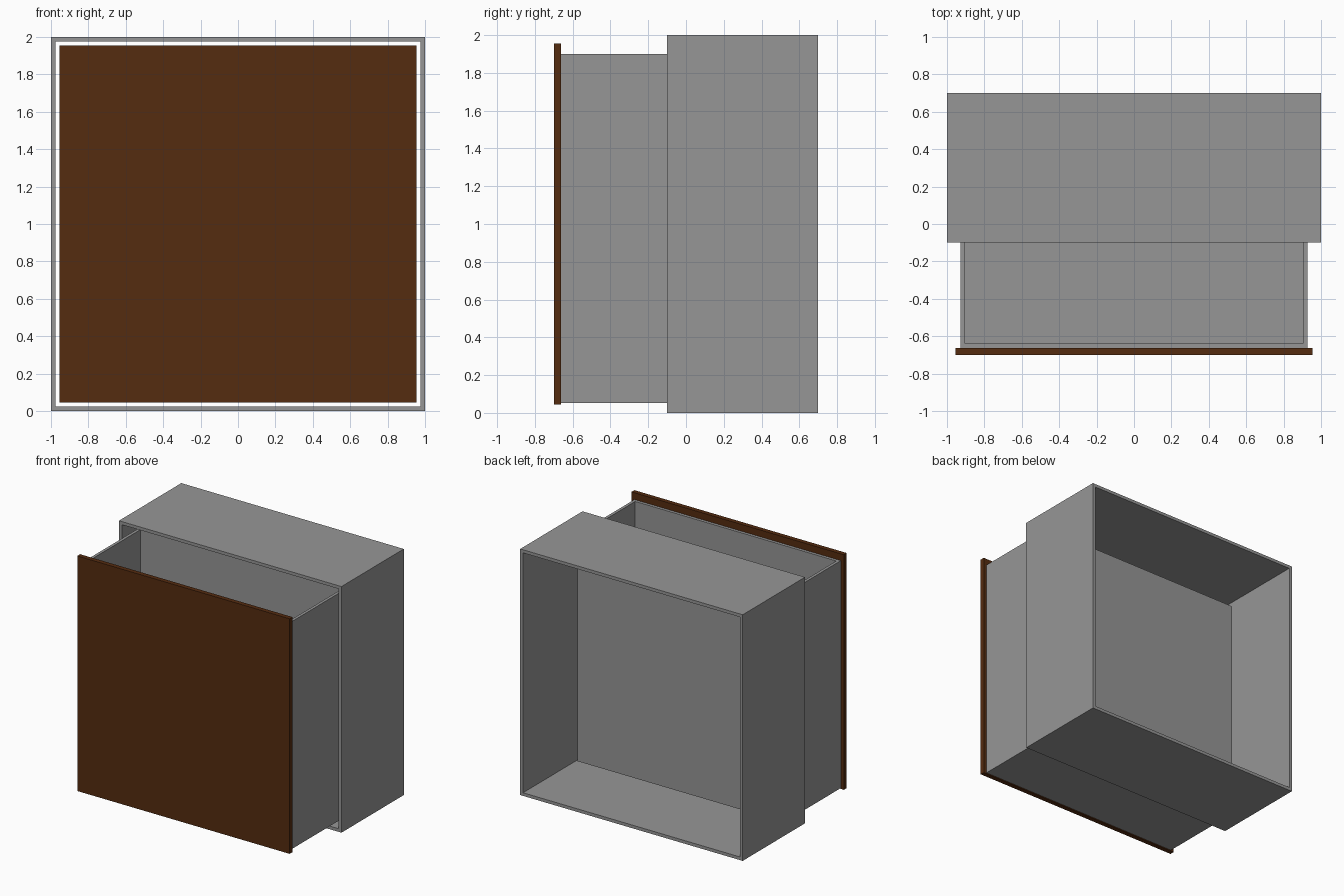
import bpy, bmesh
from mathutils import Vector

if "Cube" in bpy.data.objects:
    bpy.data.objects.remove(bpy.data.objects["Cube"])


def material(name, rgb):
    m = bpy.data.materials.new(name)
    m.diffuse_color = (*rgb, 1)
    m.use_nodes = True
    m.node_tree.nodes["Principled BSDF"].inputs["Base Color"].default_value = m.diffuse_color
    return m


grey = material("grey", (0.305, 0.305, 0.305))
brown = material("dark brown", (0.091, 0.025, 0.005))


def box_mesh(lo, hi):
    """Box between two opposite corners."""
    lo, hi = Vector(lo), Vector(hi)
    bm = bmesh.new()
    bmesh.ops.create_cube(bm, size=1)
    for v in bm.verts:
        v.co = (lo + hi) / 2 + v.co * (hi - lo)
    bm.normal_update()
    return bm


def faces_along(bm, axis):
    return [f for f in bm.faces if f.normal.dot(Vector(axis)) > 0.9]


def finish(bm, name, mat):
    bmesh.ops.recalc_face_normals(bm, faces=bm.faces)
    me = bpy.data.meshes.new(name)
    bm.to_mesh(me)
    bm.free()
    me.materials.append(mat)
    ob = bpy.data.objects.new(name, me)
    bpy.context.collection.objects.link(ob)
    return ob


# Cabinet shell: a square sleeve, open at the front and the back
bm = box_mesh((-1, -0.1, 0), (1, 0.7, 2))
ends = faces_along(bm, (0, -1, 0)) + faces_along(bm, (0, 1, 0))
bmesh.ops.inset_individual(bm, faces=ends, thickness=0.036)
rims = [e for f in ends for e in f.edges]
bmesh.ops.delete(bm, geom=ends, context='FACES_ONLY')
bmesh.ops.bridge_loops(bm, edges=rims)
finish(bm, "cabinet_shell", grey)

# Drawer box: open at the top, pulled out to the front
WALL = 0.034
bm = box_mesh((-0.928, -0.663, 0.052), (0.928, 0.066, 1.9))
top = faces_along(bm, (0, 0, 1))
bmesh.ops.inset_individual(bm, faces=top, thickness=WALL)
floor = bmesh.ops.extrude_discrete_faces(bm, faces=top)["faces"]
for v in floor[0].verts:
    v.co.z = 0.052 + WALL
finish(bm, "drawer_box", grey)

# Drawer front panel
finish(box_mesh((-0.955, -0.7, 0.045), (0.955, -0.663, 1.955)), "drawer_front", brown)
